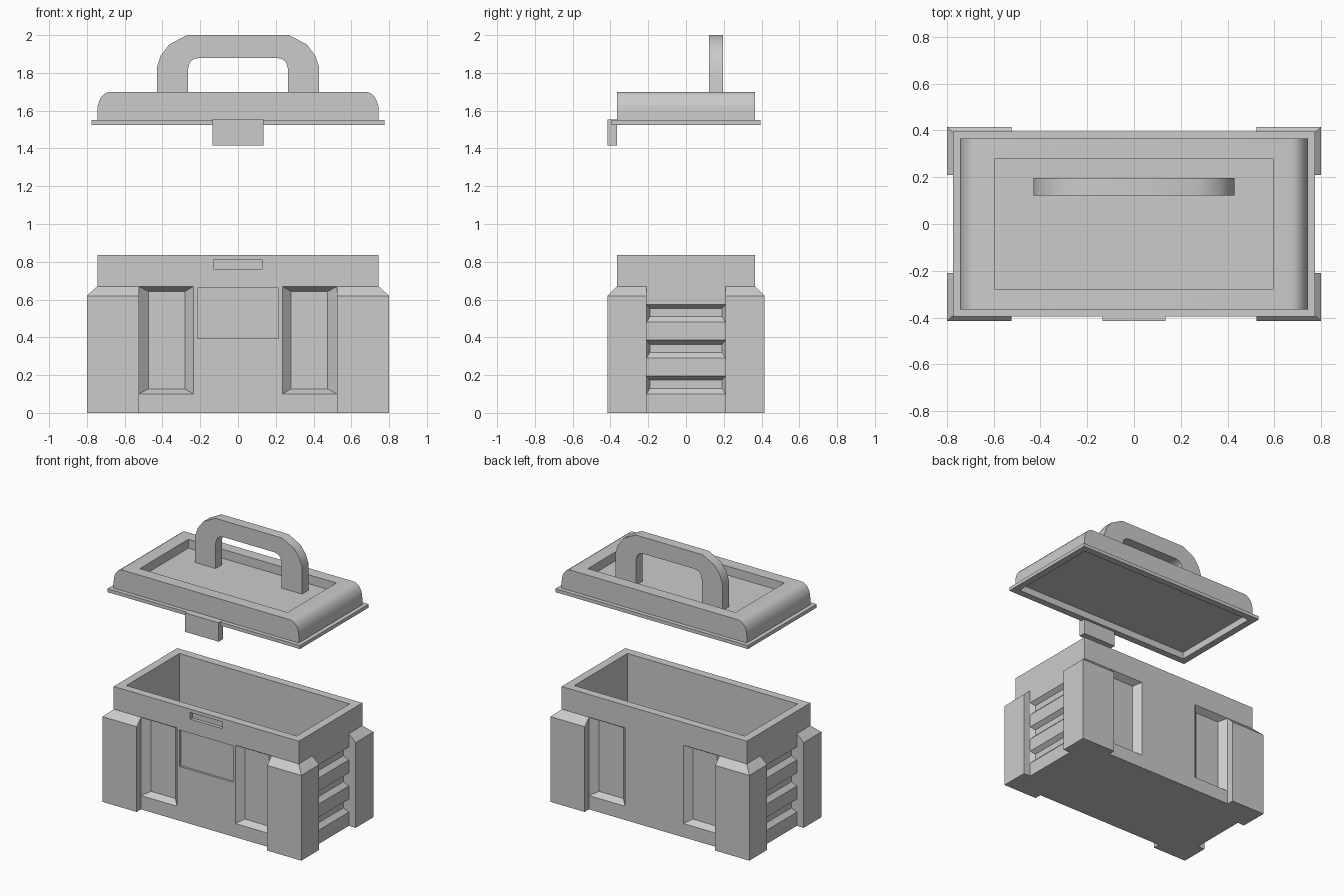
import bpy, bmesh, math

if "Cube" in bpy.data.objects:
    bpy.data.objects.remove(bpy.data.objects["Cube"])


def loft(bm, rings):
    """Bridge equal-sized point rings and cap both ends."""
    vs = [[bm.verts.new(p) for p in r] for r in rings]
    n = len(vs[0])
    for a, b in zip(vs, vs[1:]):
        for i in range(n):
            j = (i + 1) % n
            bm.faces.new((a[i], a[j], b[j], b[i]))
    bm.faces.new(vs[0][::-1])
    bm.faces.new(vs[-1])


def box(bm, x0, x1, y0, y1, z0, z1):
    loft(bm, [[(x0, y0, z), (x1, y0, z), (x1, y1, z), (x0, y1, z)] for z in (z0, z1)])


def finish(name, bm):
    bmesh.ops.recalc_face_normals(bm, faces=bm.faces)
    me = bpy.data.meshes.new(name)
    bm.to_mesh(me)
    bm.free()
    ob = bpy.data.objects.new(name, me)
    bpy.context.collection.objects.link(ob)
    return ob


def activate(ob):
    bpy.ops.object.select_all(action='DESELECT')
    ob.select_set(True)
    bpy.context.view_layer.objects.active = ob


def carve(ob, bm):
    """Subtract the cutter mesh from ob."""
    cutter = finish("cutter", bm)
    cutter.hide_render = True
    mod = ob.modifiers.new("carve", 'BOOLEAN')
    mod.operation, mod.solver, mod.object = 'DIFFERENCE', 'EXACT', cutter
    activate(ob)
    bpy.ops.object.modifier_apply(modifier=mod.name)
    bpy.data.objects.remove(cutter)


def smooth(ob):
    activate(ob)
    bpy.ops.object.shade_smooth_by_angle(angle=math.radians(32))


BX, BY, BH = 0.745, 0.365, 0.835   # body half width, half depth, height


def recess(bm, face, u0, u1, v0, v1, depth, bu0=0, bu1=0, bv0=0, bv1=0):
    """Cutter for a sunken panel with sloping sides; face maps (u, v, depth) to 3D."""
    rings = []
    for d, k in ((-0.03, 0), (0, 0), (depth, 1)):
        a, b, c, e = u0 + k * bu0, u1 - k * bu1, v0 + k * bv0, v1 - k * bv1
        rings.append([face(a, c, d), face(b, c, d), face(b, e, d), face(a, e, d)])
    loft(bm, rings)


# Body: open box with sunken panels and side grooves
bm = bmesh.new()
box(bm, -BX, BX, -BY, BY, 0, BH)
body = finish("box_body", bm)

bm = bmesh.new()
box(bm, -BX + 0.06, BX - 0.06, -BY + 0.06, BY - 0.06, 0.06, BH + 0.1)
for s in (-1, 1):
    def long_face(u, v, d, s=s): return (u, s * (BY - d), v)
    def short_face(u, v, d, s=s): return (s * (BX - d), u, v)
    recess(bm, long_face, -0.525, -0.235, 0.10, 0.67, 0.045, 0.05, 0.045, 0.027, 0.027)
    recess(bm, long_face, 0.235, 0.525, 0.10, 0.67, 0.045, 0.045, 0.05, 0.027, 0.027)
    for z in (0.10, 0.29, 0.48):
        recess(bm, short_face, -0.21, 0.21, z, z + 0.095, 0.03, 0.02, 0.02, 0.03, 0.022)
    if s < 0:   # latch panel and catch slot, front only
        recess(bm, long_face, -0.215, 0.215, 0.395, 0.66, 0.015)
        recess(bm, long_face, -0.13, 0.13, 0.762, 0.81, 0.025)
carve(body, bm)

# Corner posts: L-shaped guards with chamfered tops
bm = bmesh.new()
def post_ring(ox, oy, z):
    return [(0.525, 0.355, z), (0.525, oy, z), (ox, oy, z),
            (ox, 0.21, z), (0.735, 0.21, z), (0.735, 0.355, z)]
loft(bm, [post_ring(0.8, 0.415, 0), post_ring(0.8, 0.415, 0.62), post_ring(BX, BY, 0.67)])
posts = finish("corner_posts", bm)
mod = posts.modifiers.new("mirror", 'MIRROR')
mod.use_axis = (True, True, False)
mod.use_mirror_merge = False

# Lid: rounded ends, sunken top and hollow underside
half = [(BX, 1.545)] + [(BX - 0.07 + 0.07 * math.cos(a), 1.6 + 0.1 * math.sin(a))
                        for a in (math.radians(15 * i) for i in range(7))]
profile = half + [(-x, z) for x, z in reversed(half)]
bm = bmesh.new()
loft(bm, [[(x, y, z) for x, z in profile] for y in (-BY, BY)])
lid = finish("lid", bm)
bm = bmesh.new()
box(bm, -0.595, 0.595, -0.28, 0.28, 1.635, 1.8)
box(bm, -0.725, 0.725, -0.345, 0.345, 1.4, 1.575)
carve(lid, bm)
smooth(lid)

# Lid flange
bm = bmesh.new()
box(bm, -0.775, 0.775, -0.395, 0.395, 1.525, 1.55)
flange = finish("lid_flange", bm)
bm = bmesh.new()
box(bm, -0.725, 0.725, -0.345, 0.345, 1.4, 1.7)
carve(flange, bm)

# Latch tab hanging from the front of the lid
bm = bmesh.new()
box(bm, -0.135, 0.135, -0.415, -0.365, 1.415, 1.552)
finish("latch_tab", bm)

# Handle: flat bar arch
outer = [(0.43, 1.625), (0.43, 1.83), (0.41, 1.89), (0.365, 1.95), (0.27, 2.0)]
inner = [(0.265, 1.625), (0.265, 1.82), (0.255, 1.855), (0.235, 1.873), (0.205, 1.88)]
def arch(pts): return pts + [(-x, z) for x, z in reversed(pts)]
outline = arch(outer) + arch(inner)[::-1]
bm = bmesh.new()
loft(bm, [[(x, y, z) for x, z in outline] for y in (0.122, 0.196)])
smooth(finish("handle", bm))
